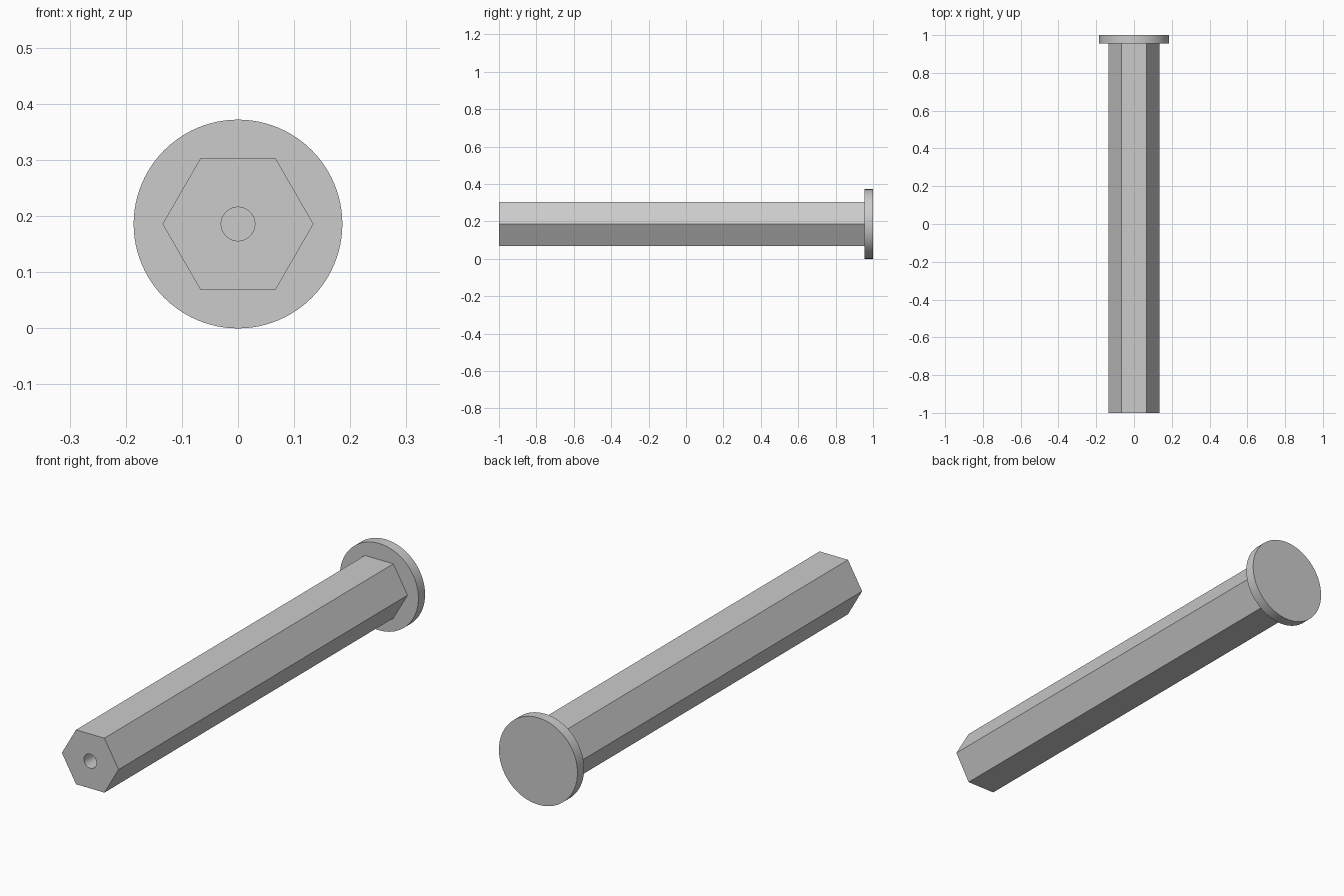
import bpy, bmesh, math

if "Cube" in bpy.data.objects:
    bpy.data.objects.remove(bpy.data.objects["Cube"], do_unlink=True)

CENTRE_Z = 0.186

grey = bpy.data.materials.new("plain grey")
grey.use_nodes = True
COLOUR = (0.6, 0.6, 0.6, 1)
grey.diffuse_color = COLOUR
grey.node_tree.nodes["Principled BSDF"].inputs["Base Color"].default_value = COLOUR


def prism(name, sides, radius, y_front, y_back):
    """Regular prism along y, with a corner pointing to +x."""
    bm = bmesh.new()
    rings = []
    for y in (y_front, y_back):
        angles = [math.tau * i / sides for i in range(sides)]
        rings.append([bm.verts.new((radius * math.cos(a), y, CENTRE_Z + radius * math.sin(a)))
                      for a in angles])
    for ring in rings:
        bm.faces.new(ring)
    for i in range(sides):
        j = (i + 1) % sides
        bm.faces.new((rings[0][i], rings[0][j], rings[1][j], rings[1][i]))
    bmesh.ops.recalc_face_normals(bm, faces=bm.faces)
    mesh = bpy.data.meshes.new(name)
    bm.to_mesh(mesh)
    bm.free()
    mesh.materials.append(grey)
    obj = bpy.data.objects.new(name, mesh)
    bpy.context.collection.objects.link(obj)
    return obj


def smooth(obj):
    bpy.ops.object.select_all(action='DESELECT')
    obj.select_set(True)
    bpy.context.view_layer.objects.active = obj
    bpy.ops.object.shade_smooth_by_angle(angle=math.radians(30))


# Hexagonal shaft and round end flange
shaft = prism("hex_shaft", 6, 0.1345, -1, 0.96)
flange = prism("end_flange", 96, 0.186, 0.955, 1)

# Blind hole in the front end of the shaft
cutter = prism("hole_cutter", 48, 0.03, -1.05, -0.6)
bore = shaft.modifiers.new("bore", 'BOOLEAN')
bore.operation = 'DIFFERENCE'
bore.solver = 'EXACT'
bore.object = cutter
bpy.context.view_layer.objects.active = shaft
bpy.ops.object.modifier_apply(modifier=bore.name)
bpy.data.objects.remove(cutter, do_unlink=True)

smooth(shaft)
smooth(flange)
